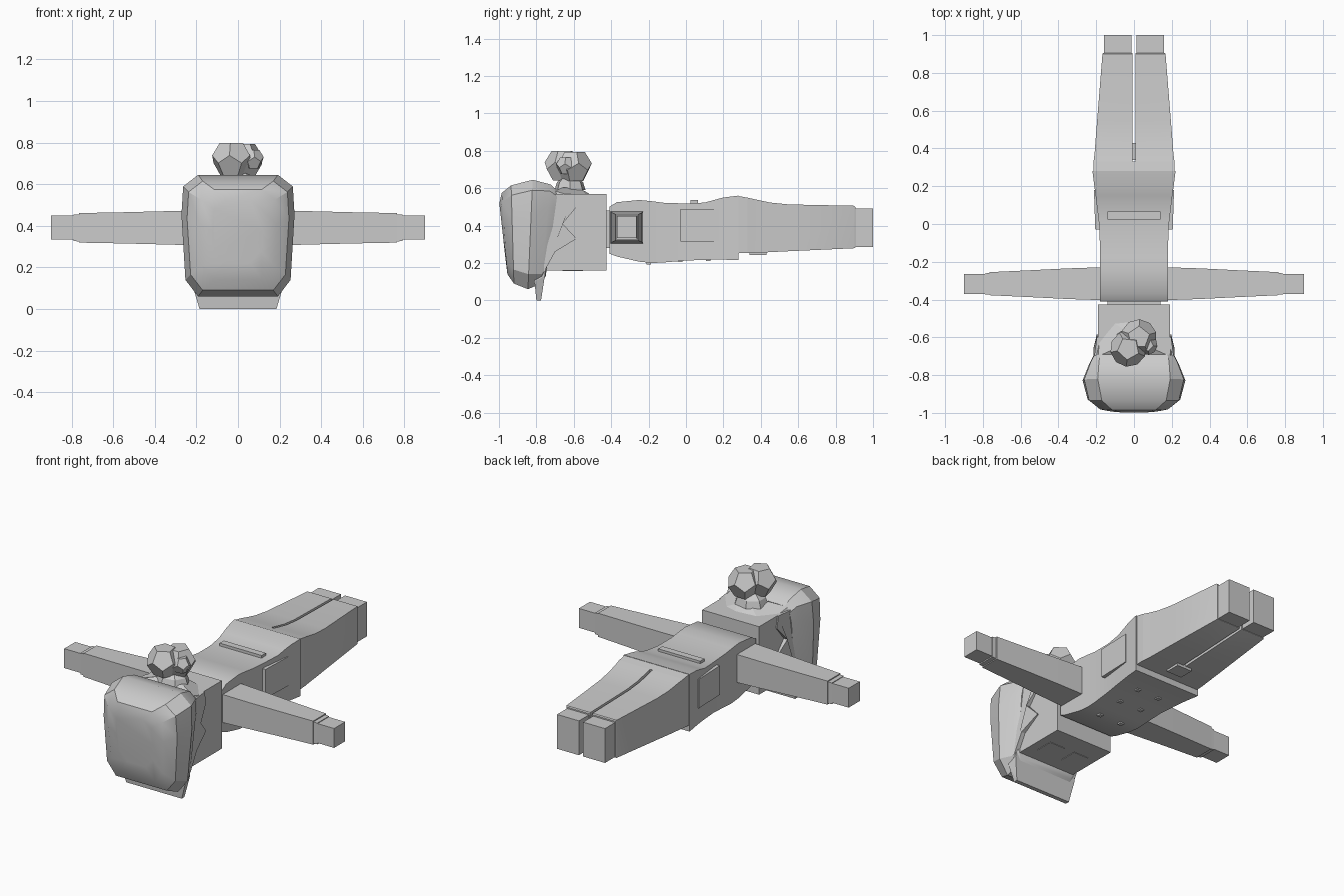
import bpy, bmesh, math
from mathutils import Vector

if "Cube" in bpy.data.objects:
    bpy.data.objects.remove(bpy.data.objects["Cube"])


def finish(name, bm, smooth=False):
    bmesh.ops.recalc_face_normals(bm, faces=bm.faces[:])
    me = bpy.data.meshes.new(name)
    bm.to_mesh(me)
    bm.free()
    ob = bpy.data.objects.new(name, me)
    bpy.context.collection.objects.link(ob)
    if smooth:
        bpy.ops.object.select_all(action='DESELECT')
        ob.select_set(True)
        bpy.context.view_layer.objects.active = ob
        bpy.ops.object.shade_smooth_by_angle(angle=math.radians(30))
    return ob


def loft(name, rings, smooth=True):
    bm = bmesh.new()
    vs = [[bm.verts.new(p) for p in r] for r in rings]
    n = len(vs[0])
    for a, b in zip(vs, vs[1:]):
        for i in range(n):
            j = (i + 1) % n
            bm.faces.new((a[i], a[j], b[j], b[i]))
    bm.faces.new(vs[0])
    bm.faces.new(vs[-1])
    return finish(name, bm, smooth)


def rect_y(y, x0, x1, z0, z1):
    return [(x0, y, z0), (x1, y, z0), (x1, y, z1), (x0, y, z1)]


def rect_x(x, y0, y1, z0, z1):
    return [(x, y0, z0), (x, y1, z0), (x, y1, z1), (x, y0, z1)]


def box(name, x0, x1, y0, y1, z0, z1):
    return loft(name, [rect_y(y0, x0, x1, z0, z1), rect_y(y1, x0, x1, z0, z1)], False)


def hull(name, pts, smooth=False):
    bm = bmesh.new()
    for p in pts:
        bm.verts.new(p)
    r = bmesh.ops.convex_hull(bm, input=bm.verts[:])
    junk = [g for g in r['geom_interior'] + r['geom_unused'] if isinstance(g, bmesh.types.BMVert)]
    bmesh.ops.delete(bm, geom=junk, context='VERTS')
    bmesh.ops.dissolve_limit(bm, angle_limit=0.03, verts=bm.verts[:], edges=bm.edges[:])
    return finish(name, bm, smooth)


# head, eyes and neck (figure lies face down, crown towards -y)
box("head", -.19, .19, -.83, -.425, .16, .57)
box("neck", -.14, .14, -.44, -.40, .28, .48)

# jacket
torso = [(-.41, .18, .25, .50), (-.37, .18, .235, .525), (-.25, .18, .207, .537), (-.18, .18, .20, .53),
         (-.12, .18, .203, .522), (0, .185, .213, .518), (.1, .197, .217, .523), (.15, .203, .218, .537),
         (.2, .21, .218, .55), (.28, .22, .215, .56)]
loft("jacket", [rect_y(y, -w, w, a, b) for y, w, a, b in torso])
box("back_belt", -.14, .14, .025, .065, .51, .536)
box("front_clasp", -.05, .05, .34, .43, .242, .27)

# hips and legs
loft("hips", [rect_y(.28, -.215, .215, .252, .558), rect_y(.33, -.214, .214, .254, .549)])
legs = [(.33, .214, .254, .549), (.38, .208, .255, .538), (.45, .203, .258, .523),
        (.55, .195, .263, .513), (.9, .167, .279, .506), (.905, .164, .282, .50)]

# rectangular arm sections: x, half depth, half height
arm = [(.17, .087, .085), (.35, .081, .08), (.55, .071, .075), (.765, .061, .071)]

for s, side in ((1, "right"), (-1, "left")):
    loft(side + "_leg", [rect_y(y, .008 * s, w * s, a, b) for y, w, a, b in legs])
    box(side + "_shoe", .014 * s, .16 * s, .90, 1.0, .285, .492)
    loft(side + "_sleeve", [rect_x(x * s, -.316 - d, -.316 + d, .39 - h, .39 + h) for x, d, h in arm])
    loft(side + "_cuff", [rect_x(x * s, -.317 - d, -.317 + d, .39 - d - .008, .39 + d + .008)
                          for x, d in ((.76, .057), (.79, .056))], False)
    box(side + "_hand", .78 * s, .9 * s, -.37, -.265, .333, .45)
    box(side + "_eye", .035 * s, .135 * s, -.66, -.55, .157, .17)
    # slanted hip pocket
    hull(side + "_pocket", [(x * s, y, z) for y, x in ((-.03, .205), (.18, .212))
                            for z in (.315, .49)]
         + [(.17 * s, y, z) for y in (-.03, .18) for z in (.315, .49)])
    for y, z in ((-.2, .2), (-.03, .211), (.12, .217)):
        box(side + "_button", .06 * s, .085 * s, y - .012, y + .012, z - .007, z + .02)
    # locks over the temples
    lock = [(-.74, .57), (-.60, .57), (-.585, .5), (-.66, .41), (-.585, .33), (-.70, .26), (-.76, .15)]
    loft(side + "_temple_hair", [[(.18 * s, y, z) for y, z in lock],
                                 [(.197 * s if y > -.65 else .215 * s, y, z) for y, z in lock]], False)


# hair cap: slanted eight-sided rings (top y, z; bottom y, z; half width; chamfer)
def hair_ring(yt, zt, yb, zb, w, c):
    out = []
    for x, z in ((-w + c, zb), (w - c, zb), (w * .93, zb + c), (w, zt - 2.4 * c), (w * .97, zt - c * .7),
                 (w - c, zt), (-w + c, zt), (-w * .97, zt - c * .7), (-w, zt - 2.4 * c), (-w * .93, zb + c)):
        t = (z - zb) / (zt - zb)
        out.append((x, yb + (yt - yb) * t, z))
    return out


loft("hair_cap", [hair_ring(-.685, .585, -.75, .13, .215, .04),
                  hair_ring(-.725, .62, -.775, .09, .235, .05),
                  hair_ring(-.82, .645, -.845, .06, .272, .08),
                  hair_ring(-.935, .615, -.92, .09, .245, .075),
                  hair_ring(-.985, .575, -.955, .14, .185, .07),
                  hair_ring(-.998, .52, -.965, .22, .12, .06)])

# fringe hanging over the brow
hull("fringe", [(s * x, y, z) for s in (1, -1) for x, y, z in
                ((.185, -.80, 0), (.185, -.775, 0), (.215, -.81, .1), (.21, -.755, .13),
                 (.2, -.80, .25), (.2, -.74, .25))])

# hair at the back of the head and bun base
hull("nape_hair", [(-.205, -.70, .56), (-.18, -.585, .56), (-.12, -.515, .56), (.03, -.5, .56),
                   (.13, -.53, .56), (.2, -.62, .56), (.205, -.70, .56), (-.19, -.7, .585),
                   (.19, -.7, .585), (-.05, -.56, .595), (.05, -.56, .595), (.1, -.66, .605), (-.1, -.66, .605)])
hull("bun_base", [(.10 * math.cos(a) * k, -.62 + .085 * math.sin(a) * k, z)
                  for k, z in ((1, .59), (.85, .63), (.4, .67)) for a in [i * math.pi / 3.5 for i in range(7)]])

# faceted bun lobes
for x, y, z, r, turn in ((-.03, -.66, .72, .098, .2), (.025, -.60, .715, .098, .9), (.07, -.64, .72, .055, .5)):
    bm = bmesh.new()
    bmesh.ops.create_icosphere(bm, subdivisions=1, radius=1)
    c = [f.calc_center_median().normalized() * r for f in bm.faces]
    bm.free()
    ct, st = math.cos(turn), math.sin(turn)
    hull("bun_lobe", [Vector((x + p.x * ct - p.y * st, y + p.x * st + p.y * ct, z + p.z)) for p in c])
